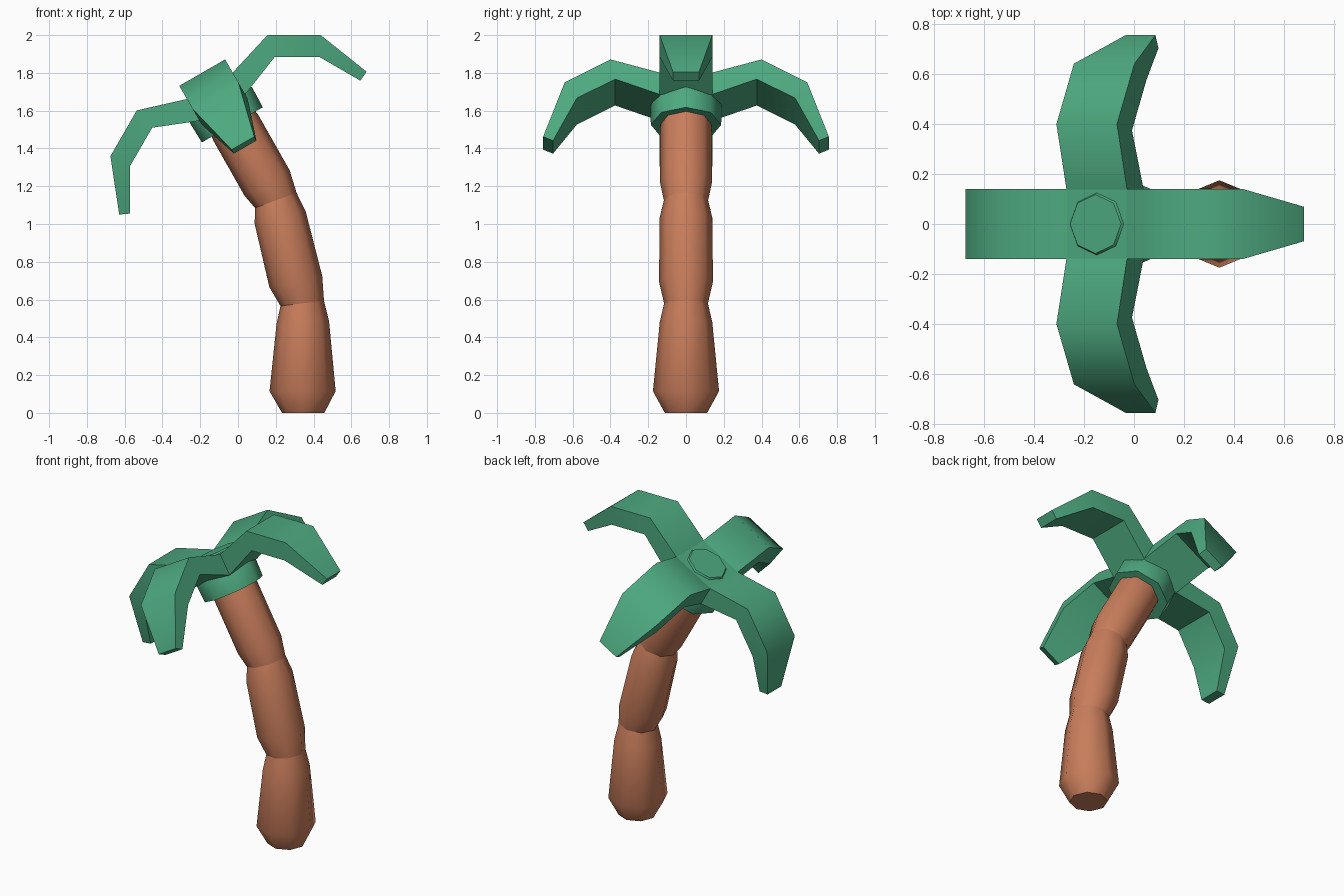
import bpy, bmesh, math
from mathutils import Vector, Matrix

if "Cube" in bpy.data.objects:
    bpy.data.objects.remove(bpy.data.objects["Cube"])


def material(name, rgb):
    m = bpy.data.materials.new(name)
    m.diffuse_color = (*rgb, 1)
    m.use_nodes = True
    m.node_tree.nodes["Principled BSDF"].inputs["Base Color"].default_value = m.diffuse_color
    return m


bark = material("brown_bark", (0.58, 0.205, 0.105))
leaf = material("leaf_green", (0.075, 0.40, 0.215))


def loft(name, rings, mat, angle):
    """Skin a list of equal-length point rings, cap both ends."""
    bm = bmesh.new()
    loops = [[bm.verts.new(p) for p in ring] for ring in rings]
    n = len(loops[0])
    for a, b in zip(loops, loops[1:]):
        for i in range(n):
            j = (i + 1) % n
            bm.faces.new((a[i], a[j], b[j], b[i]))
    bm.faces.new(loops[0][::-1])
    bm.faces.new(loops[-1])
    bmesh.ops.recalc_face_normals(bm, faces=bm.faces)
    me = bpy.data.meshes.new(name)
    bm.to_mesh(me)
    bm.free()
    me.materials.append(mat)
    ob = bpy.data.objects.new(name, me)
    bpy.context.collection.objects.link(ob)
    bpy.ops.object.select_all(action='DESELECT')
    ob.select_set(True)
    bpy.context.view_layer.objects.active = ob
    bpy.ops.object.shade_smooth_by_angle(angle=math.radians(angle))
    return ob


def octagon(x, z, r, tilt):
    """Eight-sided ring, leaning towards -x by tilt degrees."""
    m = Matrix.Translation((x, 0, z)) @ Matrix.Rotation(math.radians(-tilt), 4, 'Y')
    return [m @ Vector((r * math.cos(k * math.pi / 4), r * math.sin(k * math.pi / 4), 0))
            for k in range(8)]


# Trunk: three bulging segments (x, z, radius, tilt per ring)
segments = {
    "trunk_lower": [(0.345, 0, 0.112, 0), (0.342, 0.115, 0.175, 0),
                    (0.343, 0.48, 0.139, 3), (0.34, 0.58, 0.116, 7)],
    "trunk_middle": [(0.34, 0.58, 0.116, 7), (0.306, 0.695, 0.143, 12),
                     (0.223, 1.035, 0.139, 14), (0.2, 1.125, 0.117, 20)],
    "trunk_upper": [(0.2, 1.125, 0.117, 20), (0.154, 1.217, 0.137, 29),
                    (-0.012, 1.51, 0.137, 30), (-0.07, 1.61, 0.12, 30)],
}
for name, rings in segments.items():
    loft(name, [octagon(*r) for r in rings], bark, 50)

# Crown: local frame whose z axis follows the tilted trunk top
TILT = math.radians(-30)
crown = Matrix.Translation((-0.03, 0, 1.525)) @ Matrix.Rotation(TILT, 4, 'Y')

collar = loft("crown_collar", [octagon(0, z, r, 0) for z, r in
              ((0, 0.186), (0.118, 0.19), (0.2, 0.15), (0.248, 0.118))], leaf, 50)
collar.matrix_world = crown

heart = loft("crown_heart", [[(sx * 0.139, sy * 0.139, z) for sx, sy in
             ((1, 1), (-1, 1), (-1, -1), (1, -1))] for z in (0.115, 0.238)], leaf, 50)
heart.matrix_world = crown

# Fronds: (top distance, top height, under distance, under height, half width)
frond = [(0.138, 0.238, 0.138, 0.105, 0.14), (0.40, 0.319, 0.375, 0.199, 0.14),
         (0.642, 0.179, 0.578, 0.082, 0.14), (0.756, -0.112, 0.704, -0.136, 0.069)]
for k, side in enumerate(("right", "back", "left", "front")):
    rings = [[(a, w, b), (a, -w, b), (c, -w, d), (c, w, d)] for a, b, c, d, w in frond]
    ob = loft(side + "_frond", rings, leaf, 50)
    ob.matrix_world = crown @ Matrix.Rotation(k * math.pi / 2, 4, 'Z')
